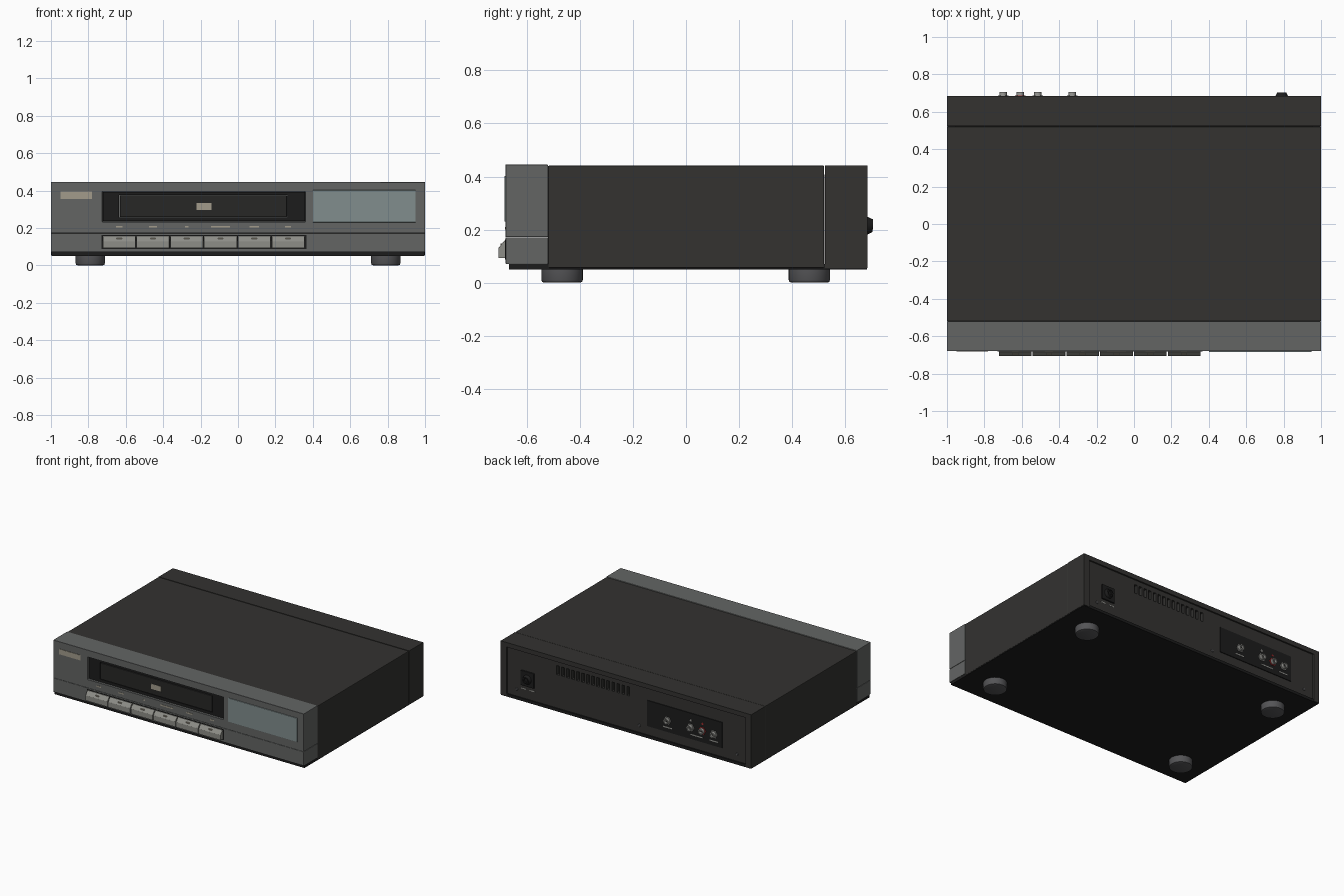
import bpy, bmesh, math
from mathutils import Matrix, Vector

if "Cube" in bpy.data.objects:
    bpy.data.objects.remove(bpy.data.objects["Cube"])

def material(name, r, g, b):
    m = bpy.data.materials.new(name)
    m.diffuse_color = (r, g, b, 1)
    m.use_nodes = True
    m.node_tree.nodes["Principled BSDF"].inputs["Base Color"].default_value = m.diffuse_color
    return m

PANEL = material("panel_grey", .125, .13, .127)
COVER = material("cover_charcoal", .033, .032, .030)
BLACK = material("black", .012, .012, .012)
DOOR = material("door_black", .02, .02, .019)
BUTTON = material("button_grey", .27, .27, .245)
BEIGE = material("beige", .36, .33, .26)
GLASS = material("display_glass", .22, .27, .27)
METAL = material("metal", .33, .33, .31)
FOOT = material("foot_grey", .09, .09, .095)
RED = material("red", .4, .03, .03)

def finish(name, bm, mat, bevel=0):
    bmesh.ops.recalc_face_normals(bm, faces=bm.faces)
    me = bpy.data.meshes.new(name)
    bm.to_mesh(me)
    bm.free()
    ob = bpy.data.objects.new(name, me)
    bpy.context.collection.objects.link(ob)
    if mat:
        me.materials.append(mat)
    if bevel:
        mod = ob.modifiers.new("bevel", 'BEVEL')
        mod.width, mod.segments, mod.limit_method = bevel, 2, 'ANGLE'
    return ob

def boxes(name, ranges, mat, bevel=0):
    """Boxes given as (x0, x1, y0, y1, z0, z1), merged in one object."""
    bm = bmesh.new()
    for x0, x1, y0, y1, z0, z1 in ranges:
        m = Matrix.Translation(((x0+x1)/2, (y0+y1)/2, (z0+z1)/2)) @ Matrix.Diagonal((x1-x0, y1-y0, z1-z0, 1))
        bmesh.ops.create_cube(bm, size=1, matrix=m)
    return finish(name, bm, mat, bevel)

def lathe(name, profile, origin, axis, mat, n=24):
    """Spin (radius, height) points around an axis through origin."""
    bm = bmesh.new()
    vs = [bm.verts.new((r, 0, h)) for r, h in profile]
    es = [bm.edges.new(p) for p in zip(vs, vs[1:])]
    bmesh.ops.spin(bm, geom=vs + es, axis=(0, 0, 1), cent=(0, 0, 0), angle=2*math.pi, steps=n)
    bmesh.ops.remove_doubles(bm, verts=bm.verts, dist=1e-5)
    rot = Vector((0, 0, 1)).rotation_difference(Vector(axis)).to_matrix().to_4x4()
    bm.transform(Matrix.Translation(origin) @ rot)
    ob = finish(name, bm, mat)
    bpy.ops.object.select_all(action='DESELECT')
    ob.select_set(True)
    bpy.context.view_layer.objects.active = ob
    bpy.ops.object.shade_smooth_by_angle(angle=math.radians(35))
    return ob

def cut(ob, ranges):
    c = boxes("cutter", ranges, None)
    c.hide_render = True
    mod = ob.modifiers.new("cut", 'BOOLEAN')
    mod.operation, mod.solver, mod.object = 'DIFFERENCE', 'EXACT', c
    bpy.context.view_layer.objects.active = ob
    bpy.ops.object.modifier_apply(modifier=mod.name)
    bpy.data.objects.remove(c)

# Cover: main shell, then rear rim around the recessed back panel
boxes("cover", [(-1, 1, -.52, .521, .055, .441)], COVER, .004)
boxes("cover_rear_rim", [(-1, -.955, .524, .685, .055, .441), (.955, 1, .524, .685, .055, .441),
                         (-.955, .955, .524, .685, .408, .441)], COVER)
boxes("bottom_plate", [(-.998, .998, -.668, .683, .05, .07)], BLACK)
back = boxes("back_panel", [(-.955, .955, .522, .674, .06, .408)], COVER)
cut(back, [(x - .011, x + .011, .65, .7, .31, .375) for x in [-.01 + .04*i for i in range(15)]])

# Front fascia, split by a fine seam, with cassette recess
upper = boxes("front_panel_upper", [(-1, 1, -.68, -.52, .172, .445)], PANEL)
cut(upper, [(-.725, .36, -.8, -.655, .233, .395)])
b = upper.modifiers.new("bevel", 'BEVEL')
b.width, b.segments, b.limit_method = .003, 2, 'ANGLE'
boxes("front_panel_lower", [(-1, 1, -.68, -.52, .07, .171)], PANEL, .003)
boxes("cassette_frame", [(-.722, -.635, -.668, -.65, .236, .392), (.265, .357, -.668, -.65, .236, .392),
                         (-.635, .265, -.668, -.65, .377, .392), (-.635, .265, -.668, -.65, .236, .255)], BLACK)
boxes("cassette_door", [(-.631, .261, -.671, -.65, .258, .374)], DOOR, .003)
boxes("door_badge", [(-.222, -.142, -.673, -.665, .297, .334)], BEIGE)
boxes("name_plate", [(-.95, -.78, -.683, -.67, .356, .394)], BEIGE)
boxes("display", [(.4, .95, -.685, -.67, .23, .402)], GLASS, .002)

# Six wedge-fronted buttons with markers on and above them
side = [(-.67, .158), (-.685, .158), (-.707, .13), (-.707, .092), (-.67, .092)]
for i, w in enumerate((.036, .042, .018, .1, .052, .032)):
    x0 = -.723 + i * .1807
    x1, xc = x0 + .175, x0 + .0875
    bm = bmesh.new()
    f = bm.faces.new([bm.verts.new((x0, y, z)) for y, z in side])
    r = bmesh.ops.extrude_face_region(bm, geom=[f])
    bmesh.ops.translate(bm, vec=(x1 - x0, 0, 0), verts=[v for v in r['geom'] if isinstance(v, bmesh.types.BMVert)])
    finish(f"button_{i+1}", bm, BUTTON, .0015)
    boxes(f"marker_{i+1}", [(xc - w/2, xc + w/2, -.682, -.675, .201, .21)], BEIGE)
    boxes(f"button_mark_{i+1}", [(xc - .014, xc + .014, -.699, -.69, .138, .147)], BEIGE)
boxes("button_backing", [(-.73, .365, -.6815, -.67, .087, .163)], BLACK)

# Feet
for x in (-.79, .79):
    for y in (-.467, .465):
        lathe("foot", [(0, 0), (.068, 0), (.075, .003), (.078, .01), (.078, .052), (0, .052)],
              (x, y, 0), (0, 0, 1), FOOT, 32)

# Rear connector plate with four sockets
boxes("connector_plate", [(-.765, -.165, .665, .68, .135, .32)], BLACK)
for x, ring in ((-.33, METAL), (-.515, METAL), (-.608, RED), (-.70, METAL)):
    lathe("socket_base", [(0, 0), (.028, 0), (.028, .008), (0, .008)], (x, .678, .22), (0, 1, 0), ring, 6)
    lathe("socket_barrel", [(0, 0), (.02, 0), (.02, .025), (.012, .025), (.012, .01), (0, .01)],
          (x, .68, .22), (0, 1, 0), METAL)
    lathe("socket_pin", [(0, 0), (.005, 0), (.005, .016), (0, .016)], (x, .68, .22), (0, 1, 0), BLACK, 10)
boxes("connector_marks", [(-.365, -.295, .675, .682, .165, .173), (-.61, -.515, .675, .682, .165, .173),
                          (-.735, -.665, .675, .682, .165, .173)], METAL)
for x, m in ((-.515, METAL), (-.608, RED)):
    lathe("colour_dot", [(0, 0), (.008, 0), (.008, .002), (0, .002)], (x, .68, .27), (0, 1, 0), m, 12)

# Power inlet
boxes("power_inlet", [(.737, .843, .665, .684, .163, .27)], BLACK, .003)
lathe("power_socket", [(0, 0), (.034, 0), (.024, .02), (.015, .02), (.015, .008), (0, .008)],
      (.79, .683, .215), (0, 1, 0), BLACK)
boxes("power_marks", [(.805, .845, .67, .6755, .135, .142), (.735, .775, .67, .6755, .135, .142)], METAL)

# Back screws
for x in (-.88, -.1, .88):
    lathe("screw", [(0, 0), (.01, 0), (.007, .004), (0, .004)], (x, .674, .12), (0, 1, 0), FOOT, 12)
